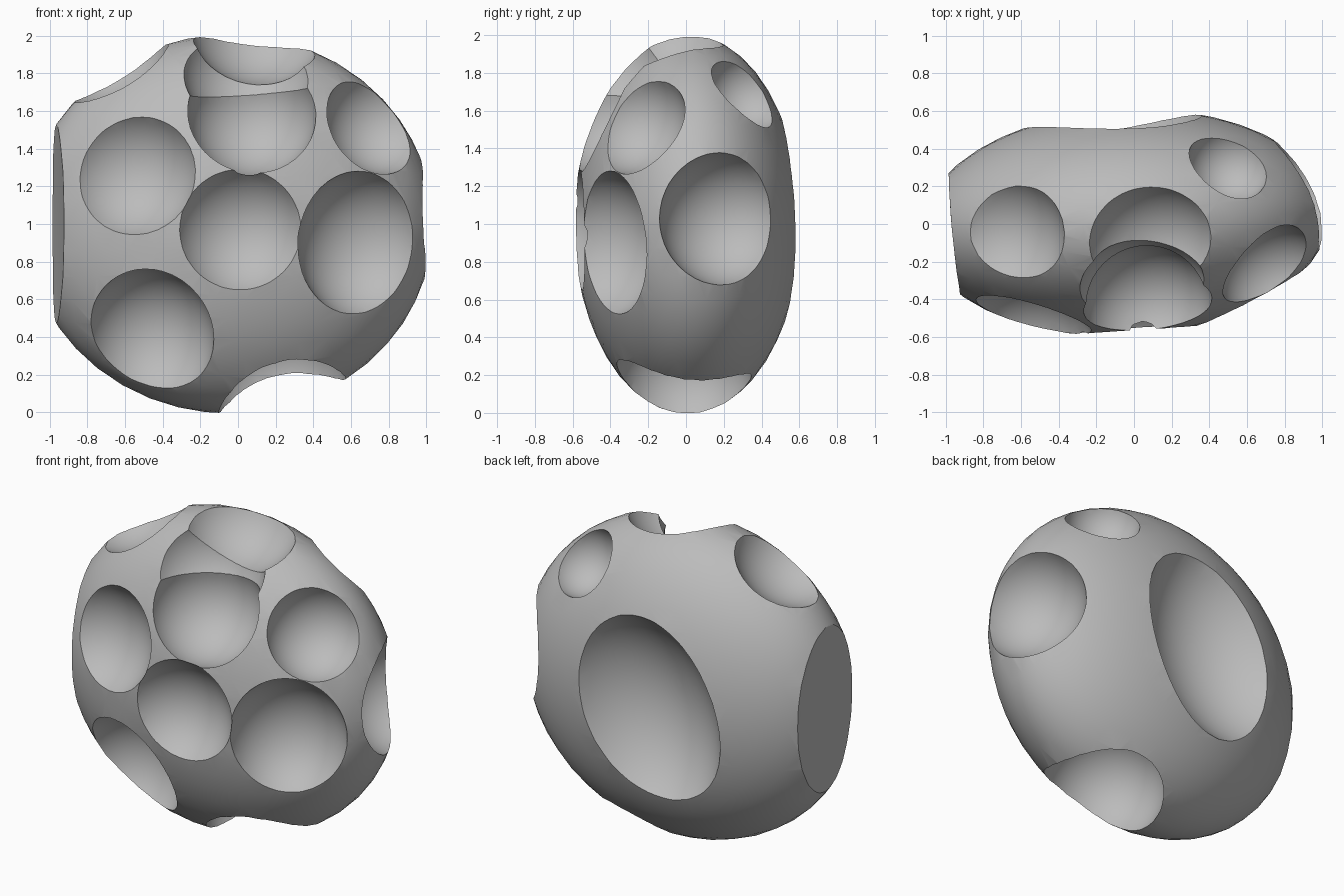
import bpy
import math

cube = bpy.data.objects.get("Cube")
if cube:
    bpy.data.objects.remove(cube, do_unlink=True)

# One flat rock colour
rock = bpy.data.materials.new("rock_grey")
rock.use_nodes = True
colour = (0.5, 0.5, 0.5, 1.0)
rock.diffuse_color = colour
rock.node_tree.nodes["Principled BSDF"].inputs["Base Color"].default_value = colour


def ellipsoid(name, centre, scale, lean=0.0, turn=0.0, detail=4):
    bpy.ops.mesh.primitive_ico_sphere_add(subdivisions=detail, radius=1, location=centre)
    obj = bpy.context.object
    obj.name = name
    obj.scale = scale
    obj.rotation_euler = (0, math.radians(lean), math.radians(turn))
    obj.data.materials.append(rock)
    bpy.ops.object.transform_apply(location=False, rotation=True, scale=True)
    return obj


# Flattened boulder body
body = ellipsoid("asteroid_body", (-0.045, 0.008, 1.0), (1.083, 0.6, 1.005), turn=3)

# Craters: name, centre, radius, stretch along (x, y, z), sideways lean
even, tall, oval = (1, 1, 1), (1, 1, 1.1), (0.9, 1, 1.25)
craters = [
    ("front_middle", (0.025, -0.75, 0.967), 0.375, even, 0),
    ("front_upper_left", (-0.59, -0.69, 1.295), 0.386, even, 0),
    ("front_side", (0.685, -0.49, 0.89), 0.37, tall, 0),
    ("front_lower", (-0.475, -0.47, 0.387), 0.347, tall, 0),
    ("front_upper", (0.075, -0.445, 1.593), 0.343, even, 0),
    ("front_top", (0.055, -0.425, 1.865), 0.36, even, 0),
    ("top_middle", (0.11, -0.14, 2.11), 0.375, even, 0),
    ("top_side", (-0.745, -0.07, 2.005), 0.38, even, 0),
    ("upper_corner", (0.765, -0.3, 1.565), 0.302, even, 0),
    ("back_corner", (0.51, 0.33, 1.71), 0.225, even, 0),
    ("side", (1.02, 0.22, 1.03), 0.363, even, 0),
    ("bottom", (0.21, -0.015, 0.18), 0.362, even, 0),
    ("back", (-0.14, 0.865, 0.98), 0.6, oval, 22),
    ("flat_side", (-8.91, -0.8, 1.0), 8.0, even, 0),
]

# Scoop each crater out of the body
for name, centre, radius, stretch, lean in craters:
    detail = 6 if radius > 1 else 4
    cutter = ellipsoid(name + "_crater", centre, [radius * s for s in stretch], lean, detail=detail)
    cutter.hide_render = True
    bpy.context.view_layer.objects.active = body
    cut = body.modifiers.new(name, "BOOLEAN")
    cut.operation = "DIFFERENCE"
    cut.solver = "EXACT"
    cut.object = cutter
    bpy.ops.object.modifier_apply(modifier=cut.name)
    bpy.data.objects.remove(cutter, do_unlink=True)

# Smooth bowls with crisp rims
bpy.ops.object.select_all(action="DESELECT")
body.select_set(True)
bpy.context.view_layer.objects.active = body
bpy.ops.object.shade_smooth_by_angle(angle=math.radians(30))
